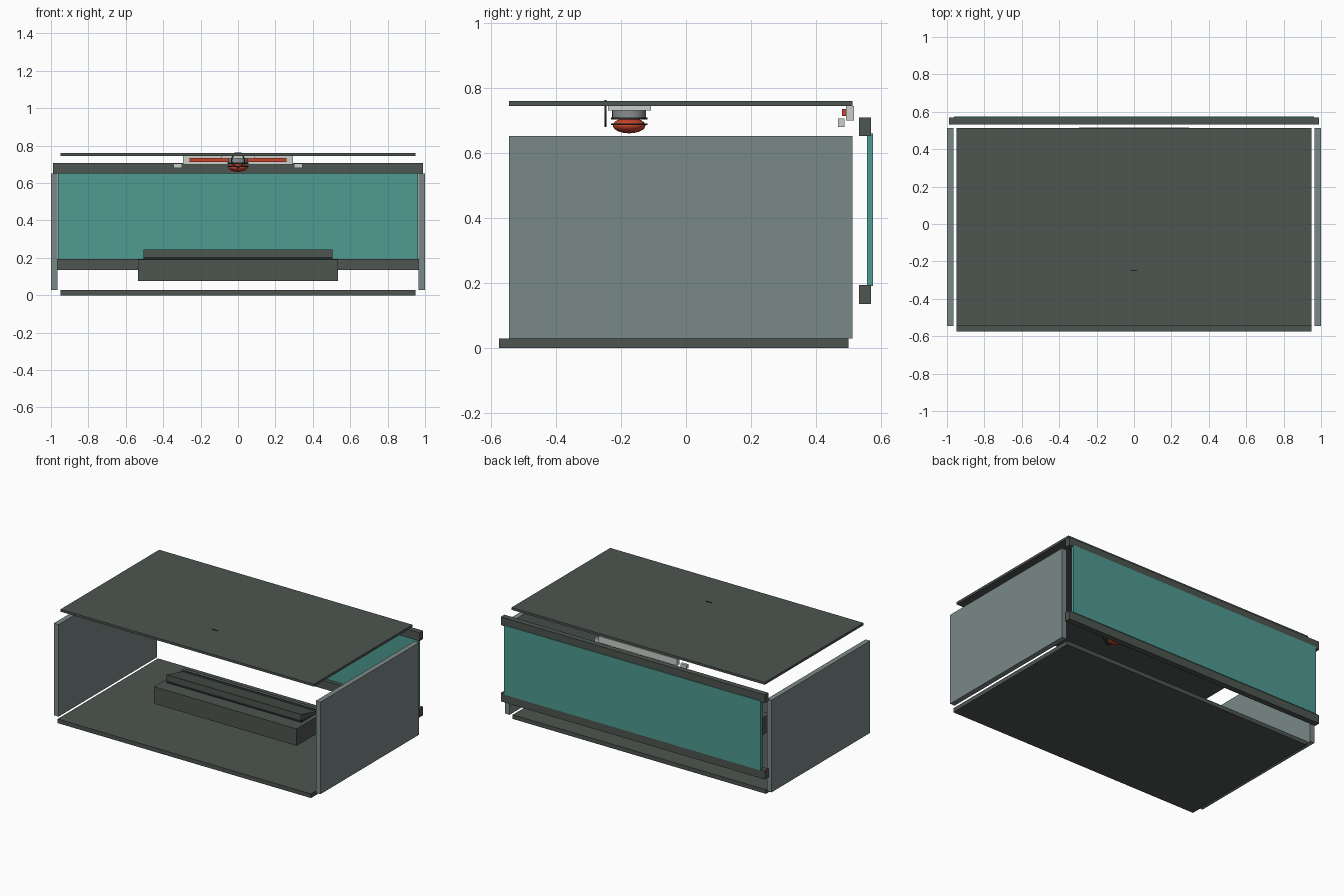
import bpy, bmesh, math
from mathutils import Matrix

if "Cube" in bpy.data.objects:
    bpy.data.objects.remove(bpy.data.objects["Cube"])


def material(name, r, g, b):
    m = bpy.data.materials.new(name)
    m.use_nodes = True
    m.diffuse_color = (r, g, b, 1)
    m.node_tree.nodes["Principled BSDF"].inputs["Base Color"].default_value = (r, g, b, 1)
    return m


CHARCOAL = material("charcoal", .074, .091, .078)
PANEL = material("blue_grey", .195, .246, .242)
TEAL = material("teal", .078, .328, .283)
RED = material("red", .58, .061, .026)
PALE = material("pale_grey", .6, .62, .6)
GREY = material("mid_grey", .25, .27, .27)
BLACK = material("near_black", .015, .02, .018)


def finish(name, bm, mat, smooth=False):
    bmesh.ops.recalc_face_normals(bm, faces=bm.faces)
    mesh = bpy.data.meshes.new(name)
    bm.to_mesh(mesh)
    bm.free()
    mesh.materials.append(mat)
    ob = bpy.data.objects.new(name, mesh)
    bpy.context.collection.objects.link(ob)
    if smooth:
        bpy.ops.object.select_all(action="DESELECT")
        ob.select_set(True)
        bpy.context.view_layer.objects.active = ob
        bpy.ops.object.shade_smooth_by_angle()
    return ob


def prism(name, mat, x0, x1, profile):
    """Extrude a (y, z) profile along x."""
    bm = bmesh.new()
    face = bm.faces.new([bm.verts.new((x0, y, z)) for y, z in profile])
    new = bmesh.ops.extrude_face_region(bm, geom=[face])["geom"]
    verts = [v for v in new if isinstance(v, bmesh.types.BMVert)]
    bmesh.ops.translate(bm, verts=verts, vec=(x1 - x0, 0, 0))
    return finish(name, bm, mat)


def box(name, mat, x, y, z):
    return prism(name, mat, *x, [(y[0], z[0]), (y[1], z[0]), (y[1], z[1]), (y[0], z[1])])


def disc(name, mat, y, r, z0, z1):
    bm = bmesh.new()
    bmesh.ops.create_cone(bm, cap_ends=True, segments=32, radius1=r, radius2=r, depth=z1 - z0,
                          matrix=Matrix.Translation((0, y, (z0 + z1) / 2)))
    return finish(name, bm, mat, True)


# Cabinet boards
box("bottom_board", CHARCOAL, (-.95, .95), (-.575, .5), (0, .028))
box("top_board", CHARCOAL, (-.95, .95), (-.545, .512), (.744, .76))
for side, s in (("left", 1), ("right", -1)):
    box(side + "_panel", PANEL, sorted((s * .965, s)), (-.545, .512), (.028, .652))

# Back pane held between two rails
box("back_pane", TEAL, (-.962, .962), (.557, .575), (.19, .66))
box("upper_rail", CHARCOAL, (-.99, .99), (.532, .57), (.652, .708))
box("lower_rail", CHARCOAL, (-.99, .99), (.532, .57), (.135, .193))

# Inner unit with a sloping lid
box("inner_unit", CHARCOAL, (-.535, .535), (-.135, .19), (.075, .19))
box("lid_gap", BLACK, (-.505, .505), (-.043, .14), (.188, .205))
prism("sloping_lid", CHARCOAL, -.505, .505,
      [(-.045, .205), (.15, .188), (.15, .195), (-.045, .245)])

# Light bar under the rear edge of the top
box("light_bar_mount", PALE, (-.295, .295), (.492, .517), (.7, .744))
box("light_bar", RED, (-.26, .26), (.48, .492), (.713, .735))
for side, s in (("left", 1), ("right", -1)):
    box(side + "_clip", PALE, sorted((s * .3, s * .345)), (.467, .487), (.68, .705))

# Lamp hanging below the top
LAMP_Y = -.175
box("lamp_plate", PALE, (-.09, .09), (-.24, -.107), (.73, .744))
disc("lamp_body", GREY, LAMP_Y, .052, .705, .73)
disc("lamp_collar", BLACK, LAMP_Y, .056, .703, .709)
bm = bmesh.new()
bmesh.ops.create_uvsphere(bm, u_segments=32, v_segments=16, radius=1,
                          matrix=Matrix.Translation((0, LAMP_Y, .684)) @ Matrix.Diagonal((.05, .05, .024, 1)))
finish("lamp_lens", bm, RED, True)
disc("lens_band", BLACK, LAMP_Y, .056, .686, .69)

# Thin upright ring in front of the lamp, reaching through the top
bm = bmesh.new()
rings = []
for y in (-.251, -.245):
    for r in (.031, .038):
        rings.append([bm.verts.new((r * math.cos(a), y, .721 + r * math.sin(a)))
                      for a in (math.tau * i / 32 for i in range(32))])
order = [rings[0], rings[1], rings[3], rings[2]]
for a, b in zip(order, order[1:] + order[:1]):
    for i in range(32):
        j = (i + 1) % 32
        bm.faces.new((a[i], a[j], b[j], b[i]))
finish("upright_ring", bm, BLACK)
box("ring_tab", BLACK, (-.02, .02), (-.251, -.245), (.754, .763))
box("ring_foot", BLACK, (-.006, .006), (-.251, -.245), (.679, .69))
